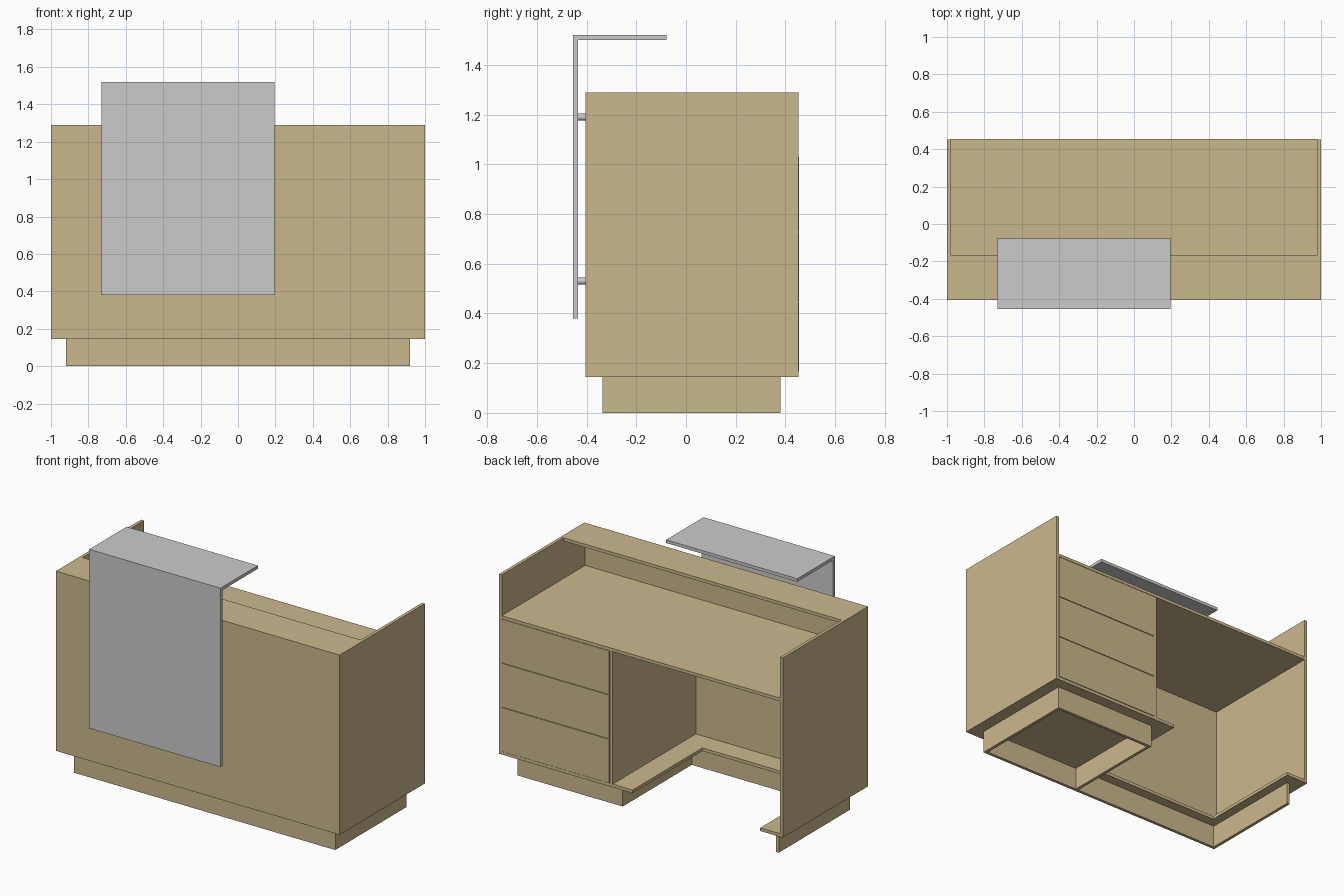
import bpy, bmesh, math

if "Cube" in bpy.data.objects:
    bpy.data.objects.remove(bpy.data.objects["Cube"])

wood = bpy.data.materials.new("wood")
wood.diffuse_color = (0.60, 0.48, 0.27, 1)
wood.use_nodes = True
wood.node_tree.nodes["Principled BSDF"].inputs["Base Color"].default_value = wood.diffuse_color


def finish(name, bm, mat):
    bmesh.ops.recalc_face_normals(bm, faces=bm.faces[:])
    me = bpy.data.meshes.new(name)
    bm.to_mesh(me)
    bm.free()
    ob = bpy.data.objects.new(name, me)
    bpy.context.collection.objects.link(ob)
    if mat:
        me.materials.append(mat)
    return ob


def slab(name, outline, z0, z1, mat=wood):
    """Extrude a flat outline from z0 to z1."""
    bm = bmesh.new()
    face = bm.faces.new([bm.verts.new((x, y, z0)) for x, y in outline])
    ext = bmesh.ops.extrude_face_region(bm, geom=[face])["geom"]
    verts = [v for v in ext if isinstance(v, bmesh.types.BMVert)]
    bmesh.ops.translate(bm, verts=verts, vec=(0, 0, z1 - z0))
    return finish(name, bm, mat)


def board(name, x0, x1, y0, y1, z0, z1, mat=wood):
    return slab(name, [(x0, y0), (x1, y0), (x1, y1), (x0, y1)], z0, z1, mat)


T = 0.02                                  # board thickness
X, FRONT, BACK = 1.0, -0.405, 0.453
LOW, TOP, DESK = 0.145, 1.29, 1.03
IN = FRONT + T                            # inner face of front panel

# Outer shell
board("front_panel", -X, X, FRONT, IN, LOW, TOP)
board("left_side_panel", -X, -X + T, IN, BACK, LOW, TOP)
board("right_side_panel", X - T, X, IN, BACK, LOW, TOP)

# Counter shelf and worktop
board("counter_shelf", -X + T, X - T, IN, -0.165, TOP - T, TOP)
board("worktop", -X + T, X - T, IN, 0.455, DESK - T, DESK)

# U-shaped bottom board around the knee space
slab("bottom_board", [(-0.98, IN), (0.98, IN), (0.98, BACK), (0.06, BACK),
                      (0.06, -0.25), (-0.84, -0.25), (-0.84, BACK), (-0.98, BACK)],
     LOW, LOW + T)

# Drawer cabinet
board("cabinet_divider", 0.20, 0.22, IN, BACK, LOW + T, DESK - T)
step = (DESK - T - LOW - T) / 3
for i in range(3):
    z = LOW + T + i * step
    board(f"drawer_front_{i + 1}", 0.223, 0.977, 0.435, 0.455, z + 0.002, z + step - 0.002)

# Plinth
board("plinth_front", -0.92, 0.92, -0.335, -0.315, 0, LOW)
for name, x in (("left", -0.92), ("middle", 0.18), ("right", 0.90)):
    board(f"plinth_{name}", x, x + T, -0.315, 0.38, 0, LOW)
board("plinth_back", 0.20, 0.90, 0.36, 0.38, 0, LOW)

# Grey display panel with its top ledge
board("display_panel", -0.73, 0.195, -0.455, -0.435, 0.38, 1.52, None)
board("display_ledge", -0.73, 0.195, -0.435, -0.078, 1.50, 1.52, None)

# Round standoffs holding the display panel
for i, (x, z) in enumerate([(x, z) for x in (-0.63, 0.095) for z in (0.53, 1.19)]):
    bpy.ops.mesh.primitive_cylinder_add(vertices=24, radius=0.014, depth=0.03,
                                        location=(x, -0.42, z),
                                        rotation=(math.pi / 2, 0, 0))
    bpy.context.object.name = f"standoff_{i + 1}"
    bpy.ops.object.shade_smooth_by_angle()
